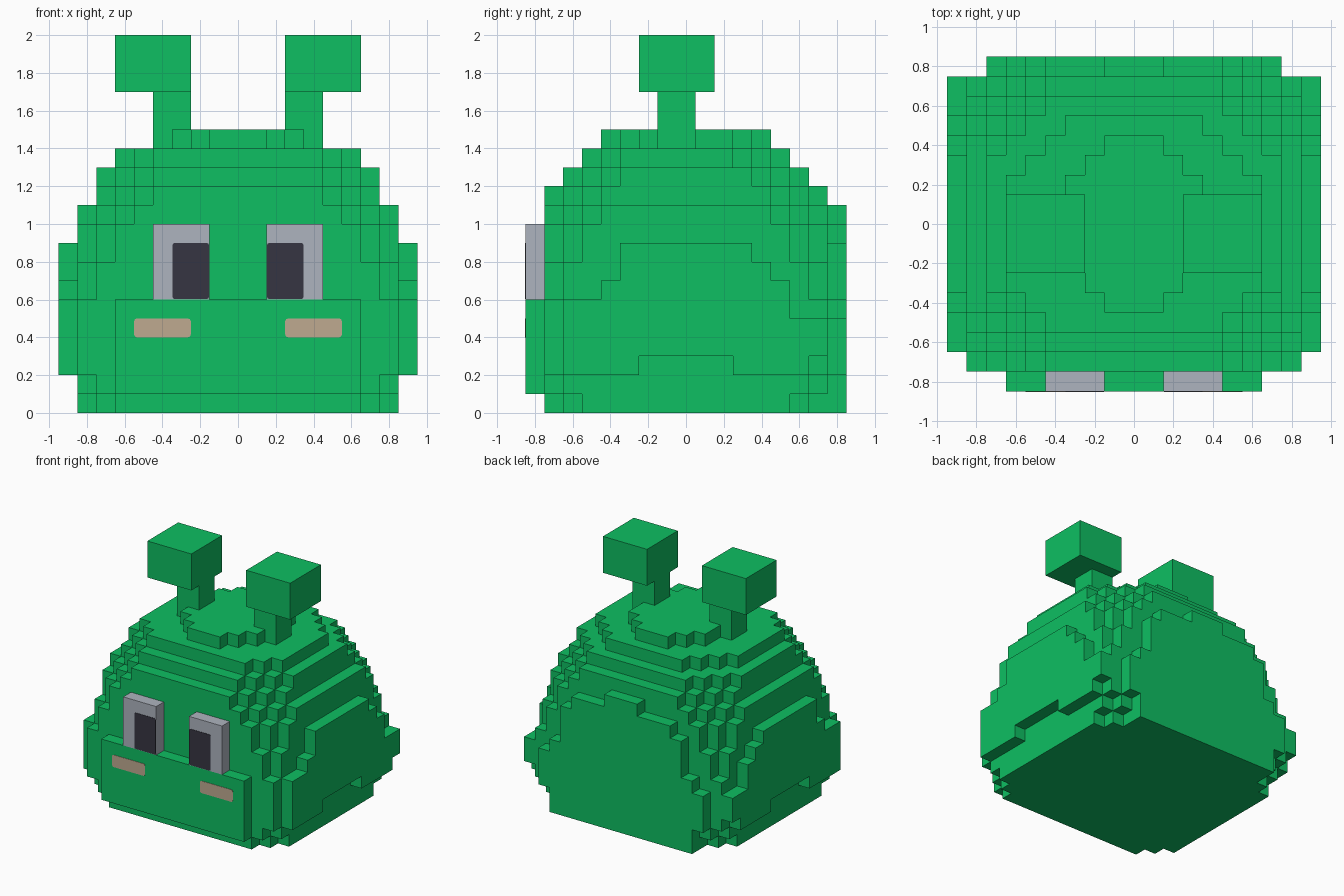
import bpy, bmesh, math
from mathutils import Vector

cube = bpy.data.objects.get("Cube")
if cube:
    bpy.data.objects.remove(cube, do_unlink=True)

U = 0.1  # edge of one block


def material(name, rgb):
    m = bpy.data.materials.new(name)
    m.use_nodes = True
    m.diffuse_color = (*rgb, 1)
    bsdf = m.node_tree.nodes["Principled BSDF"]
    bsdf.inputs["Base Color"].default_value = (*rgb, 1)
    bsdf.inputs["Roughness"].default_value = 0.9
    return m


GREEN = material("leaf green", (0.0044, 0.52, 0.122))
GREY = material("eye grey", (0.423, 0.456, 0.521))
DARK = material("pupil dark", (0.037, 0.036, 0.054))
TAN = material("cheek tan", (0.52, 0.402, 0.28))


def finish(name, bm, mat):
    me = bpy.data.meshes.new(name)
    bm.to_mesh(me)
    bm.free()
    me.materials.append(mat)
    bpy.context.collection.objects.link(bpy.data.objects.new(name, me))


def box(name, lo, hi, mat, corner=0.0):
    """Block from lo to hi; corner rounds its outline as seen from the front."""
    bm = bmesh.new()
    bmesh.ops.create_cube(bm, size=1)
    for v in bm.verts:
        v.co = Vector([lo[k] + (v.co[k] + 0.5) * (hi[k] - lo[k]) for k in range(3)])
    if corner:
        edges = [e for e in bm.edges if abs(e.verts[0].co.y - e.verts[1].co.y) > 1e-5]
        bmesh.ops.bevel(bm, geom=edges, offset=corner, segments=2, affect='EDGES', profile=0.5)
    finish(name, bm, mat)


def span(a, b):
    return range(a, b + 1)


def body_cells():
    cells = set()
    # Rounded core, one layer per block: half width, half depth, diagonal cut
    core = [(8, 7, 13), (8, 7, 14)] + [(8, 7, 15)] * 4 + [(8, 7, 14)] * 2 + [(8, 7, 13)] * 2
    core += [(8, 7, 12), (7, 7, 11), (7, 6, 10), (6, 5, 9), (3, 4, 5)]
    for z, (hx, hy, cut) in enumerate(core):
        for i in span(-hx, hx):
            for j in span(-hy, hy):
                trim = z == 13 and j > 0  # the crown leans slightly forward
                if abs(i) + abs(j) <= cut - trim:
                    cells.add((i, j, z))
    # Flat side panels: layer, first row, last row
    for z, j0, j1 in ((2, -6, -3), (2, 3, 6), (3, -6, 7), (4, -6, 7), (5, -6, 5),
                      (6, -4, 5), (7, -3, 4), (8, -3, 3)):
        cells.update((s * 9, j, z) for s in (-1, 1) for j in span(j0, j1))
    # Flat back panel, half width per layer
    for z, hx in enumerate((6, 6, 7, 7, 7, 6, 5, 5, 5, 4, 1)):
        cells.update((i, 8, z) for i in span(-hx, hx))
    # Muzzle plate
    cells.update((i, -8, z) for i in span(-6, 6) for z in span(1, 5))
    return cells


def build_body():
    cells = body_cells()
    bm = bmesh.new()
    verts = {}

    def vert(p):
        if p not in verts:
            verts[p] = bm.verts.new(((p[0] - 0.5) * U, (p[1] - 0.5) * U, p[2] * U))
        return verts[p]

    # Keep only the block sides that touch open air
    for c in cells:
        for axis in range(3):
            a, b = (axis + 1) % 3, (axis + 2) % 3
            for side in (0, 1):
                n = list(c)
                n[axis] += 2 * side - 1
                if tuple(n) in cells:
                    continue
                quad = []
                for da, db in ((0, 0), (1, 0), (1, 1), (0, 1)):
                    p = list(c)
                    p[axis] += side
                    p[a] += da
                    p[b] += db
                    quad.append(vert(tuple(p)))
                bm.faces.new(quad if side else quad[::-1])
    # Merge coplanar block sides into larger flat faces
    bm.normal_update()
    bmesh.ops.dissolve_limit(bm, angle_limit=math.radians(1),
                             verts=bm.verts[:], edges=bm.edges[:])
    finish("body", bm, GREEN)


build_body()


def pair(name, x, y, z, mat, corner=0.0):
    """Mirrored left and right blocks."""
    for side, s in (("left", 1), ("right", -1)):
        x0, x1 = sorted((s * x[0], s * x[1]))
        box(f"{side}_{name}", (x0, y[0], z[0]), (x1, y[1], z[1]), mat, corner)


# Antennae
pair("antenna_stalk", (0.25, 0.45), (-0.15, 0.05), (1.4, 1.7), GREEN)
pair("antenna_tip", (0.25, 0.65), (-0.25, 0.15), (1.7, 2.0), GREEN)
# Face
pair("eye", (0.15, 0.45), (-0.85, -0.75), (0.6, 1.0), GREY)
pair("pupil", (0.153, 0.347), (-0.853, -0.85), (0.603, 0.9), DARK, 0.012)
pair("cheek", (0.25, 0.55), (-0.853, -0.85), (0.4, 0.5), TAN, 0.015)
